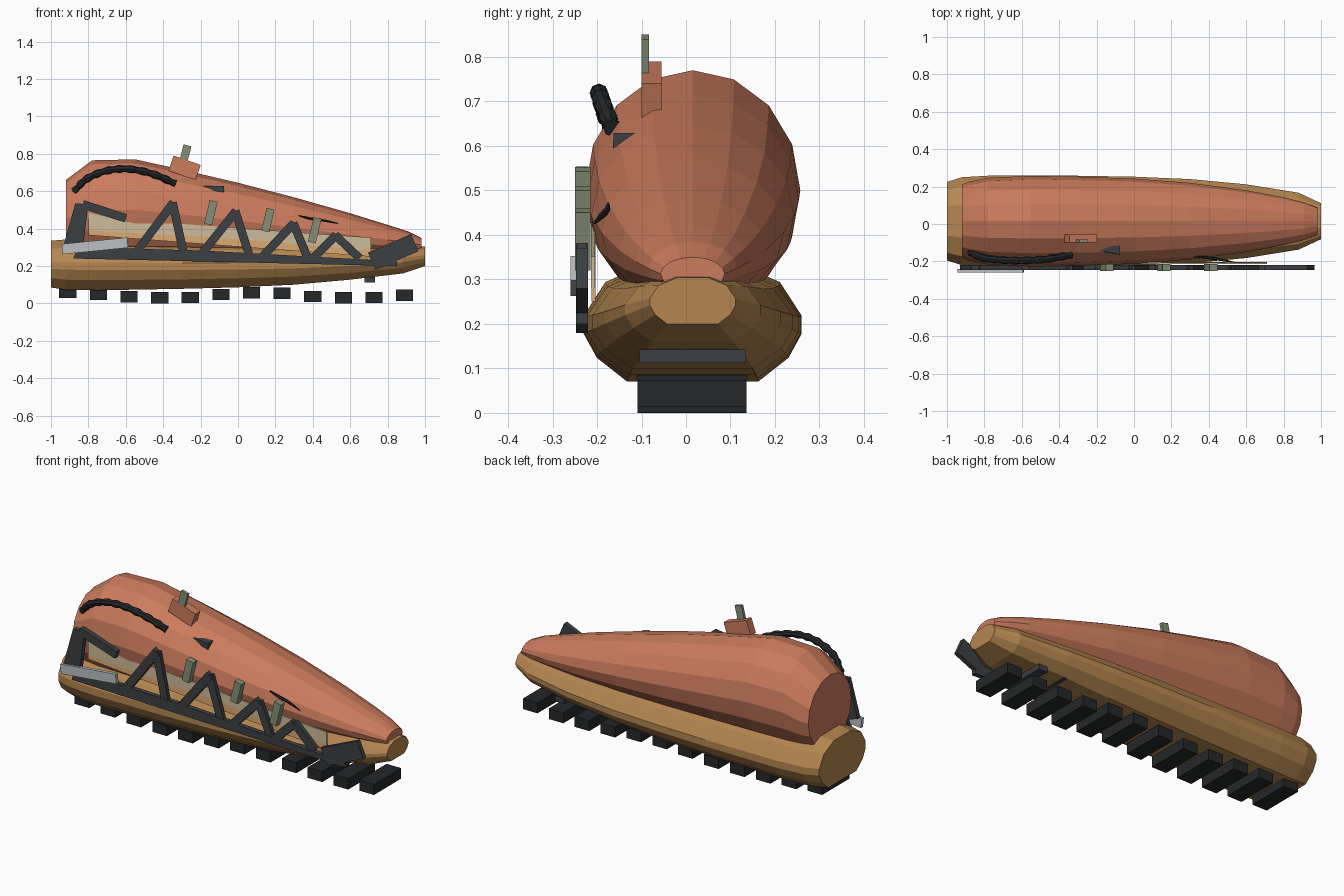
import bpy, bmesh
from math import sin, cos, pi
from mathutils import Vector

if "Cube" in bpy.data.objects:
    bpy.data.objects.remove(bpy.data.objects["Cube"])


def material(name, rgb):
    m = bpy.data.materials.new(name)
    m.diffuse_color = (*rgb, 1)
    m.use_nodes = True
    m.node_tree.nodes["Principled BSDF"].inputs["Base Color"].default_value = m.diffuse_color
    return m


RED = material("coral", (0.60, 0.20, 0.11))
BROWN = material("brown", (0.46, 0.24, 0.08))
DARK = material("slate", (0.045, 0.05, 0.055))
BLACK = material("rubber", (0.018, 0.02, 0.022))
GREEN = material("sage", (0.24, 0.28, 0.19))
TAN = material("tan", (0.72, 0.40, 0.17))
BEIGE = material("beige", (0.62, 0.50, 0.32))
SILVER = material("silver", (0.50, 0.53, 0.54))


def finish(name, bm, mat):
    bmesh.ops.recalc_face_normals(bm, faces=bm.faces)
    me = bpy.data.meshes.new(name)
    bm.to_mesh(me)
    bm.free()
    ob = bpy.data.objects.new(name, me)
    bpy.context.collection.objects.link(ob)
    me.materials.append(mat)
    return ob


def loft(name, rings, mat):
    """Skin a list of closed rings and cap both ends."""
    bm = bmesh.new()
    vs = [[bm.verts.new(p) for p in r] for r in rings]
    n = len(vs[0])
    for a, b in zip(vs, vs[1:]):
        for i in range(n):
            j = (i + 1) % n
            bm.faces.new((a[i], a[j], b[j], b[i]))
    bm.faces.new(vs[0])
    bm.faces.new(vs[-1])
    return finish(name, bm, mat)


def prism(name, pts, y0, y1, mat):
    """Extrude an x-z outline between two depths."""
    return loft(name, [[(x, y, z) for x, z in pts] for y in (y0, y1)], mat)


def bar(name, a, b, width, y0, y1, mat):
    """Flat bar from a to b in the x-z plane."""
    a, b = Vector(a), Vector(b)
    d = (b - a).normalized() * width / 2
    n = Vector((-d.y, d.x))
    return prism(name, [a + n, b + n, b - n, a - n], y0, y1, mat)


def block(name, c, s, mat):
    x, y, z = c
    return prism(name, [(x + i * s[0] / 2, z + k * s[2] / 2)
                        for i, k in ((-1, -1), (1, -1), (1, 1), (-1, 1))],
                 y - s[1] / 2, y + s[1] / 2, mat)


def smooth_path(pts, steps):
    """Catmull-Rom samples through the points."""
    p = [Vector(q) for q in pts]
    p = [2 * p[0] - p[1]] + p + [2 * p[-1] - p[-2]]
    out = []
    for a, b, c, d in zip(p, p[1:], p[2:], p[3:]):
        for i in range(steps):
            t = i / steps
            out.append(0.5 * (2 * b + (c - a) * t + (2 * a - 5 * b + 4 * c - d) * t * t
                              + (3 * b - a - 3 * c + d) * t ** 3))
    return out + [p[-2]]


def tube(name, path, radii, sides, mat):
    rings = []
    for i, (p, r) in enumerate(zip(path, radii)):
        t = path[min(i + 1, len(path) - 1)] - path[max(i - 1, 0)]
        q = t.to_track_quat('Z', 'Y')
        rings.append([p + q @ Vector((r * cos(2 * pi * k / sides), r * sin(2 * pi * k / sides), 0))
                      for k in range(sides)])
    return loft(name, rings, mat)


CY = 0.015

# Upper shell: 16-sided loft (x, half width, bottom, top)
shell = [(-0.92, 0.195, 0.25, 0.66), (-0.88, 0.212, 0.24, 0.69), (-0.78, 0.232, 0.23, 0.765),
         (-0.55, 0.242, 0.23, 0.77), (-0.3, 0.238, 0.235, 0.715), (0, 0.228, 0.24, 0.645),
         (0.3, 0.205, 0.245, 0.567), (0.6, 0.165, 0.25, 0.482), (0.8, 0.128, 0.26, 0.42),
         (0.91, 0.1, 0.265, 0.385), (0.98, 0.072, 0.275, 0.35)]
loft("upper_shell", [[(x, CY + w * sin(pi * k / 8), (b + t) / 2 + (t - b) / 2 * cos(pi * k / 8))
                      for k in range(16)] for x, w, b, t in shell], RED)

# Sole: 12-sided loft with a flat underside
half = [(0.6, 0), (0.88, 0.2), (1, 0.4), (1, 0.55), (0.8, 0.83), (0.37, 1)]
section = half + [(-u, v) for u, v in reversed(half)]
sole = [(-1, 0.21, 0.085, 0.335), (-0.92, 0.235, 0.073, 0.342), (-0.75, 0.245, 0.07, 0.34),
        (-0.3, 0.243, 0.078, 0.33), (0, 0.238, 0.086, 0.325), (0.3, 0.225, 0.1, 0.318),
        (0.6, 0.197, 0.127, 0.31), (0.88, 0.152, 0.16, 0.31), (1, 0.096, 0.2, 0.304)]
loft("sole", [[(x, CY + w * u, b + (t - b) * v) for u, v in section]
              for x, w, b, t in sole], BROWN)

# Tread blocks under the sole, slightly wavy in height
bottoms = [0.029, 0.018, 0.006, 0, 0.002, 0.017, 0.027, 0.024, 0.007, 0, 0.001, 0.014]
for i, z in enumerate(bottoms):
    block(f"tread_{i + 1}", (-0.91 + i * 0.1637, 0.013, z + 0.03), (0.092, 0.245, 0.06), BLACK)
for x, z in ((0.54, 0.137), (0.705, 0.127)):
    block("tread_mount", (x, 0.015, z), (0.055, 0.24, 0.03), DARK)

# Side inlay strips
prism("inlay_upper", [(-0.8, 0.487), (-0.62, 0.44), (-0.3, 0.425), (0.71, 0.352),
                      (0.71, 0.282), (0, 0.345), (-0.8, 0.39)], -0.214, -0.205, BEIGE)
prism("inlay_lower", [(-0.8, 0.39), (0, 0.345), (0.71, 0.282), (0.71, 0.25),
                      (0, 0.303), (-0.8, 0.365)], -0.212, -0.203, TAN)

# Truss frame on the front side
Y0, Y1 = -0.247, -0.22
prism("truss_rail", [(-0.88, 0.24), (0.85, 0.2), (0.85, 0.225), (-0.2, 0.283), (-0.86, 0.3)],
      Y0, Y1, DARK)
prism("truss_rear_post", [(-0.93, 0.32), (-0.83, 0.29), (-0.8, 0.53), (-0.87, 0.535)], Y0, Y1, DARK)
bar("truss_rear_brace", (-0.83, 0.53), (-0.6, 0.455), 0.045, Y0, Y1, DARK)
peaks = [(-0.55, -0.345, -0.29, 0.54), (-0.2, -0.01, 0.06, 0.495),
         (0.13, 0.3, 0.37, 0.43), (0.4, 0.525, 0.65, 0.365)]
for i, (a, p, b, z) in enumerate(peaks):
    base = 0.265 - 0.008 * i
    bar(f"truss_rise_{i + 1}", (a, base), (p, z), 0.045, Y0, Y1, DARK)
    bar(f"truss_fall_{i + 1}", (p - 0.005, z), (b, base), 0.045, Y0 + 0.002, Y1 - 0.002, DARK)
bar("truss_toe_bracket", (0.715, 0.225), (0.945, 0.325), 0.1, Y0, Y1, DARK)
bar("heel_clip", (-0.94, 0.29), (-0.59, 0.325), 0.055, -0.26, -0.24, SILVER)

# Tilted pins along the truss
for i, (x, z, h) in enumerate([(-0.145, 0.485, 0.125), (0.16, 0.445, 0.12), (0.41, 0.39, 0.13)]):
    dx = h * 0.12
    bar(f"side_pin_{i + 1}", (x - dx, z - h / 2), (x + dx, z + h / 2), 0.043, -0.25, -0.215, GREEN)

# Top mount with its pin
bar("top_mount", (-0.358, 0.75), (-0.213, 0.7), 0.085, -0.1, -0.055, RED)
bar("top_pin", (-0.298, 0.735), (-0.27, 0.845), 0.043, -0.1, -0.083, GREEN)

# Ribbed hose over the heel
hose = smooth_path([(-0.875, -0.15, 0.6), (-0.81, -0.18, 0.665), (-0.7, -0.193, 0.71),
                    (-0.58, -0.195, 0.718), (-0.45, -0.185, 0.69), (-0.335, -0.165, 0.64)], 8)
tube("ribbed_hose", hose, [0.021 if i % 4 < 2 else 0.017 for i in range(len(hose))], 8, BLACK)

# Small fin and thin wire on the shell
loft("fin", [[(-0.205, -0.14, 0.627), (-0.205, -0.125, 0.629), (-0.205, -0.141, 0.612)],
             [(-0.075, -0.163, 0.629), (-0.075, -0.115, 0.629), (-0.075, -0.164, 0.594)]], DARK)
wire = smooth_path([(0.325, -0.175, 0.47), (0.38, -0.178, 0.455), (0.46, -0.19, 0.443),
                    (0.535, -0.205, 0.427)], 3)
tube("wire", wire, [0.003 + 0.005 * sin(pi * i / (len(wire) - 1)) for i in range(len(wire))], 6, BLACK)
